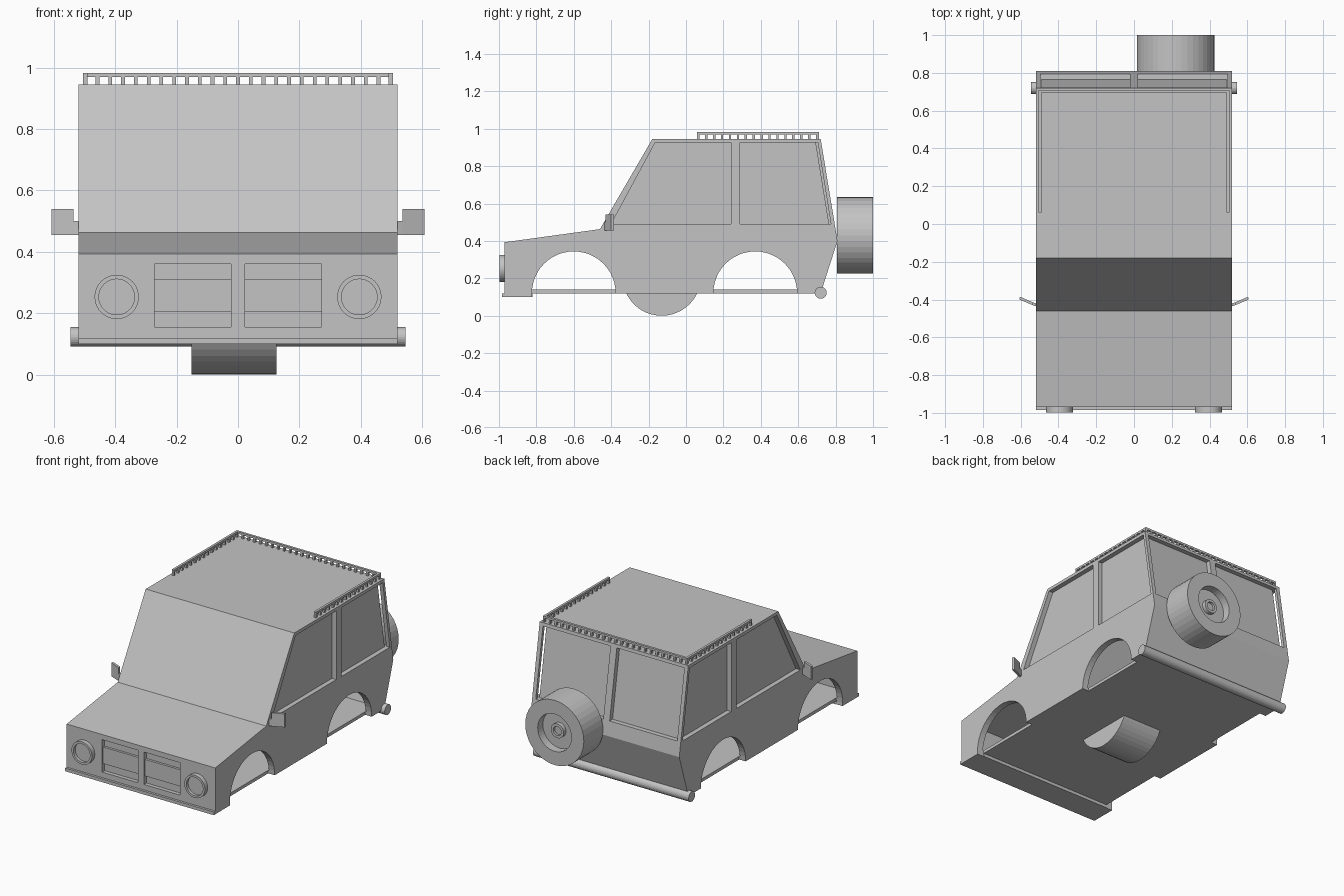
import bpy, bmesh, math
from mathutils import Matrix

cube = bpy.data.objects.get("Cube")
if cube:
    bpy.data.objects.remove(cube)

grey = bpy.data.materials.new("plain_grey")
grey.use_nodes = True
COLOUR = (0.55, 0.55, 0.55, 1)
grey.diffuse_color = COLOUR
grey.node_tree.nodes["Principled BSDF"].inputs["Base Color"].default_value = COLOUR


def finish(name, bm):
    bmesh.ops.recalc_face_normals(bm, faces=bm.faces)
    mesh = bpy.data.meshes.new(name)
    bm.to_mesh(mesh)
    bm.free()
    mesh.materials.append(grey)
    ob = bpy.data.objects.new(name, mesh)
    bpy.context.collection.objects.link(ob)
    return ob


def prism(name, profile, lo, hi, axis="x"):
    """Extrude a (y, z) profile along x, or an (x, y) profile along z."""
    bm = bmesh.new()
    put = (lambda a, b, t: (t, a, b)) if axis == "x" else (lambda a, b, t: (a, b, t))
    face = bm.faces.new([bm.verts.new(put(a, b, lo)) for a, b in profile])
    new = bmesh.ops.extrude_face_region(bm, geom=[face])["geom"]
    step = put(0, 0, hi - lo)
    bmesh.ops.translate(bm, vec=step, verts=[v for v in new if isinstance(v, bmesh.types.BMVert)])
    return finish(name, bm)


def add_box(bm, lo, hi):
    size = [b - a for a, b in zip(lo, hi)]
    mid = [(a + b) / 2 for a, b in zip(lo, hi)]
    bmesh.ops.create_cube(bm, size=1, matrix=Matrix.Translation(mid) @ Matrix.Diagonal((*size, 1)))


def box(name, lo, hi):
    bm = bmesh.new()
    add_box(bm, lo, hi)
    return finish(name, bm)


def lathe(name, profile, centre, axis, steps=40):
    """Spin a (radius, offset) profile around the x or y axis through centre."""
    bm = bmesh.new()
    rings = []
    for r, t in profile:
        ring = []
        for i in range(steps):
            a = 2 * math.pi * i / steps
            u, w = r * math.cos(a), r * math.sin(a)
            p = (t, u, w) if axis == "x" else (u, t, w)
            ring.append(bm.verts.new([c + d for c, d in zip(centre, p)]))
        rings.append(ring)
    for a, b in zip(rings, rings[1:]):
        for i in range(steps):
            j = (i + 1) % steps
            bm.faces.new((a[i], a[j], b[j], b[i]))
    bm.faces.new(rings[0])
    bm.faces.new(rings[-1])
    return finish(name, bm)


def cut(target, cutters):
    for c in cutters:
        mod = target.modifiers.new("cut", "BOOLEAN")
        mod.operation, mod.solver, mod.object = "DIFFERENCE", "EXACT", c
        c.hide_render = True
    bpy.context.view_layer.update()
    mesh = bpy.data.meshes.new_from_object(
        target.evaluated_get(bpy.context.evaluated_depsgraph_get()))
    target.modifiers.clear()
    target.data = mesh
    for c in cutters:
        bpy.data.objects.remove(c)


HALF = 0.52      # half width of the body
WALL = 0.04
SILL, HEAD = 0.49, 0.925

# Hollow body shell
body = prism("body", [(-0.97, 0.10), (-0.97, 0.393), (-0.46, 0.463), (-0.18, 0.945),
                      (0.72, 0.945), (0.81, 0.40), (0.72, 0.12), (-0.82, 0.12),
                      (-0.82, 0.10)], -HALF, HALF)
cutters = [prism("cavity", [(-0.93, 0.14), (-0.93, 0.36), (-0.435, 0.425), (-0.155, 0.905),
                            (0.685, 0.905), (0.765, 0.40), (0.69, 0.14)],
                 WALL - HALF, HALF - WALL)]

front_pane = [(-0.40, SILL), (-0.165, HEAD), (0.24, HEAD), (0.24, SILL)]
rear_pane = [(0.29, SILL), (0.29, HEAD), (0.705, HEAD), (0.775, SILL)]
for side in (-1, 1):
    # Side windows and wheel arches
    for pane in (front_pane, rear_pane):
        cutters.append(prism("pane", pane, side * (HALF - 0.03), side * 0.6))
    for y in (-0.60, 0.37):
        cutters.append(lathe("arch", [(0.224, side * (HALF - WALL - 0.005)), (0.224, side * 0.6)],
                             (0, y, 0.12), "x", 48))
    # Grille recesses
    x0, x1 = sorted((side * 0.022, side * 0.272))
    cutters.append(box("grille_recess", (x0, -1.1, 0.155), (x1, -0.945, 0.36)))
    # Tailgate windows follow the slope of the back
    x0, x1 = sorted((side * 0.022, side * 0.495))
    cutters.append(prism("tailgate_pane", [(0.765, SILL), (0.694, HEAD), (0.85, HEAD), (0.90, SILL)],
                         x0, x1))
cut(body, cutters)

# Front parts
box("front_bumper", (-HALF, -0.985, 0.10), (HALF, -0.965, 0.12))
for side, word in ((-1, "right"), (1, "left")):
    x0, x1 = sorted((side * 0.022, side * 0.272))
    box(word + "_grille_slat", (x0, -0.96, 0.205), (x1, -0.94, 0.31))
    lathe(word + "_headlight", [(0.072, 0.03), (0.072, 0), (0.058, 0), (0.058, 0.018)],
          (side * 0.395, -0.998, 0.253), "y")
    # Door mirror: short stem and angled plate
    plan = [(0.515, -0.437), (0.54, -0.428), (0.54, -0.413), (0.515, -0.422)]
    prism(word + "_mirror_stem", [(side * x, y) for x, y in plan], 0.455, 0.50, "z")
    plan = [(0.535, -0.43), (0.607, -0.40), (0.604, -0.385), (0.535, -0.415)]
    prism(word + "_mirror", [(side * x, y) for x, y in plan], 0.455, 0.54, "z")

# Tube bumper and underfloor drum
lathe("rear_bumper", [(0.032, -0.545), (0.032, 0.545)], (0, 0.72, 0.123), "x", 24)
lathe("underfloor_drum", [(0.21, -0.152), (0.21, 0.125)], (0, -0.13, 0.21), "x", 48)

# Spare wheel with dished centre and hub
lathe("spare_wheel", [(0.205, 0), (0.205, 0.192), (0.118, 0.192), (0.118, 0.14), (0.045, 0.14),
                      (0.045, 0.165), (0.028, 0.165), (0.028, 0.15)], (0.22, 0.808, 0.43), "y")

# Roof rail: U-shaped bar on small posts
bm = bmesh.new()
OUT, T, Y0, Y1, ROOF = 0.505, 0.015, 0.06, 0.71, 0.94
BAR, TOP = 0.969, 0.982
for side in (-1, 1):
    x0, x1 = sorted((side * OUT, side * (OUT - T)))
    add_box(bm, (x0, Y0, BAR), (x1, Y1 - T, TOP))
    for i in range(15):
        y = Y0 + i * (Y1 - T - Y0) / 15
        add_box(bm, (x0, y, ROOF), (x1, y + T * 0.8, BAR))
add_box(bm, (-OUT, Y1 - T, BAR), (OUT, Y1, TOP))
for i in range(25):
    x = -OUT + i * (2 * OUT - T * 0.8) / 24
    add_box(bm, (x, Y1 - T, ROOF), (x + T * 0.8, Y1, BAR))
finish("roof_rail", bm)
